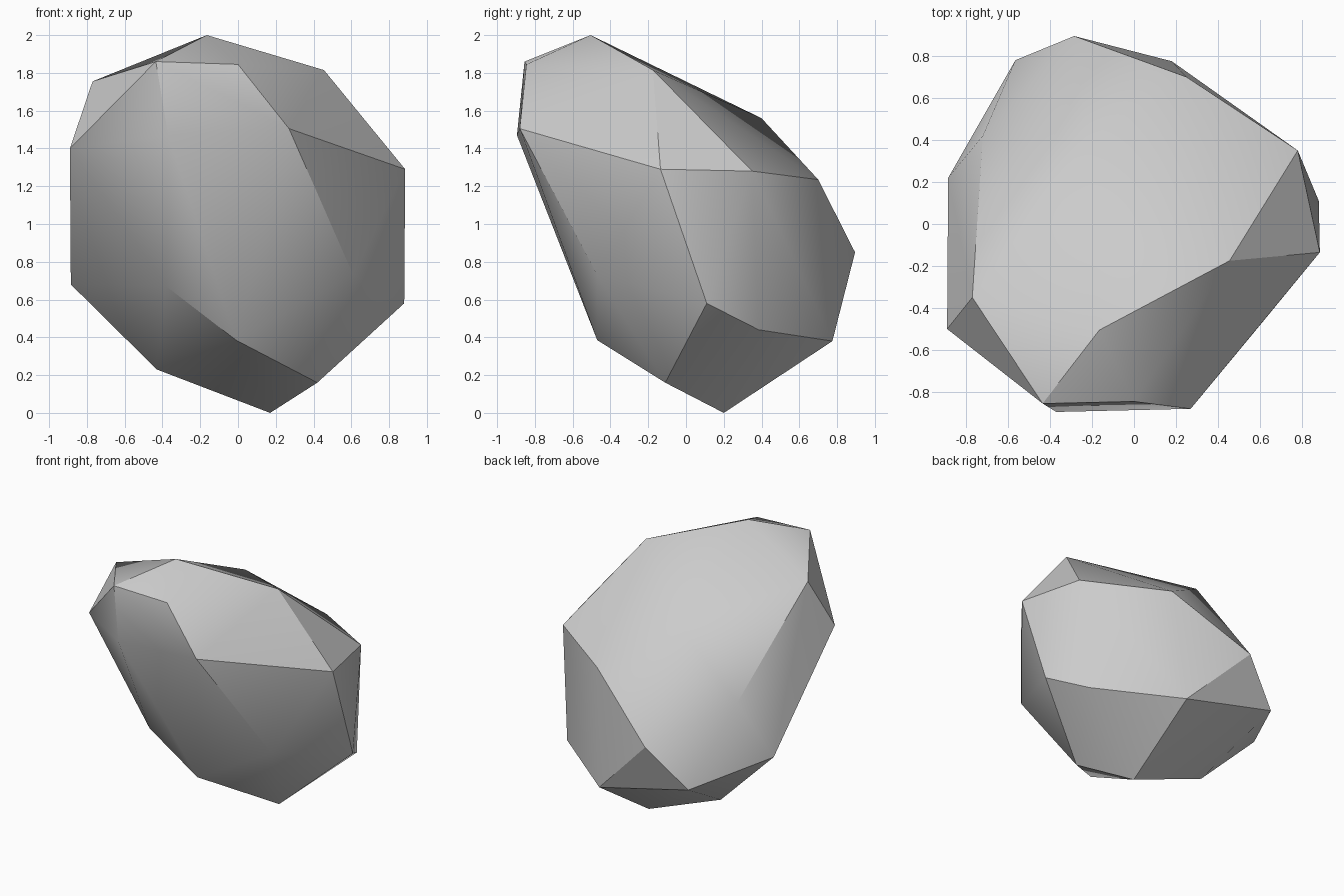
import bpy
import bmesh
import math

default_cube = bpy.data.objects.get("Cube")
if default_cube:
    bpy.data.objects.remove(default_cube, do_unlink=True)


def make_material(name, colour):
    """Plain flat-coloured material."""
    material = bpy.data.materials.new(name)
    material.use_nodes = True
    material.diffuse_color = colour
    shader = material.node_tree.nodes["Principled BSDF"]
    shader.inputs["Base Color"].default_value = colour
    return material


def make_faceted_stone(name, corners, material, crease_angle):
    """Wrap a tight skin around the corner points and smooth the soft creases."""
    bm = bmesh.new()
    for corner in corners:
        bm.verts.new(corner)
    bmesh.ops.convex_hull(bm, input=bm.verts)
    loose = [v for v in bm.verts if not v.link_faces]
    bmesh.ops.delete(bm, geom=loose, context="VERTS")
    bmesh.ops.recalc_face_normals(bm, faces=bm.faces)

    mesh = bpy.data.meshes.new(name)
    bm.to_mesh(mesh)
    bm.free()
    mesh.materials.append(material)
    stone = bpy.data.objects.new(name, mesh)
    bpy.context.collection.objects.link(stone)

    bpy.ops.object.select_all(action="DESELECT")
    stone.select_set(True)
    bpy.context.view_layer.objects.active = stone
    bpy.ops.object.shade_smooth_by_angle(angle=math.radians(crease_angle))
    return stone


# Peak and the broad slope falling towards the back
crown = [(-.165, -.505, 2), (.455, -.175, 1.815), (-.77, -.35, 1.755),
         (-.22, .4, 1.56), (.78, .35, 1.28), (.25, .7, 1.235),
         (-.72, .42, 1.12), (-.285, .895, .85), (-.565, .78, .56)]

# Long chipped strip down the front
front_chip = [(-.435, -.855, 1.86), (0, -.845, 1.845), (.27, -.88, 1.505),
              (-.37, -.895, 1.47), (.61, -.47, .73), (-.01, -.47, .385)]

# Widest points on both sides
flanks = [(.885, -.135, 1.29), (.88, .11, .58), (.72, .385, .44),
          (-.89, -.5, 1.4), (-.885, .22, .68), (-.38, -.51, .67)]

# Narrow underside
base = [(.42, -.11, .16), (.17, .2, 0), (-.43, .2, .23), (.18, .775, .38)]

stone_grey = make_material("stone_grey", (.6, .6, .6, 1))
make_faceted_stone("rock", crown + front_chip + flanks + base, stone_grey, 30)
